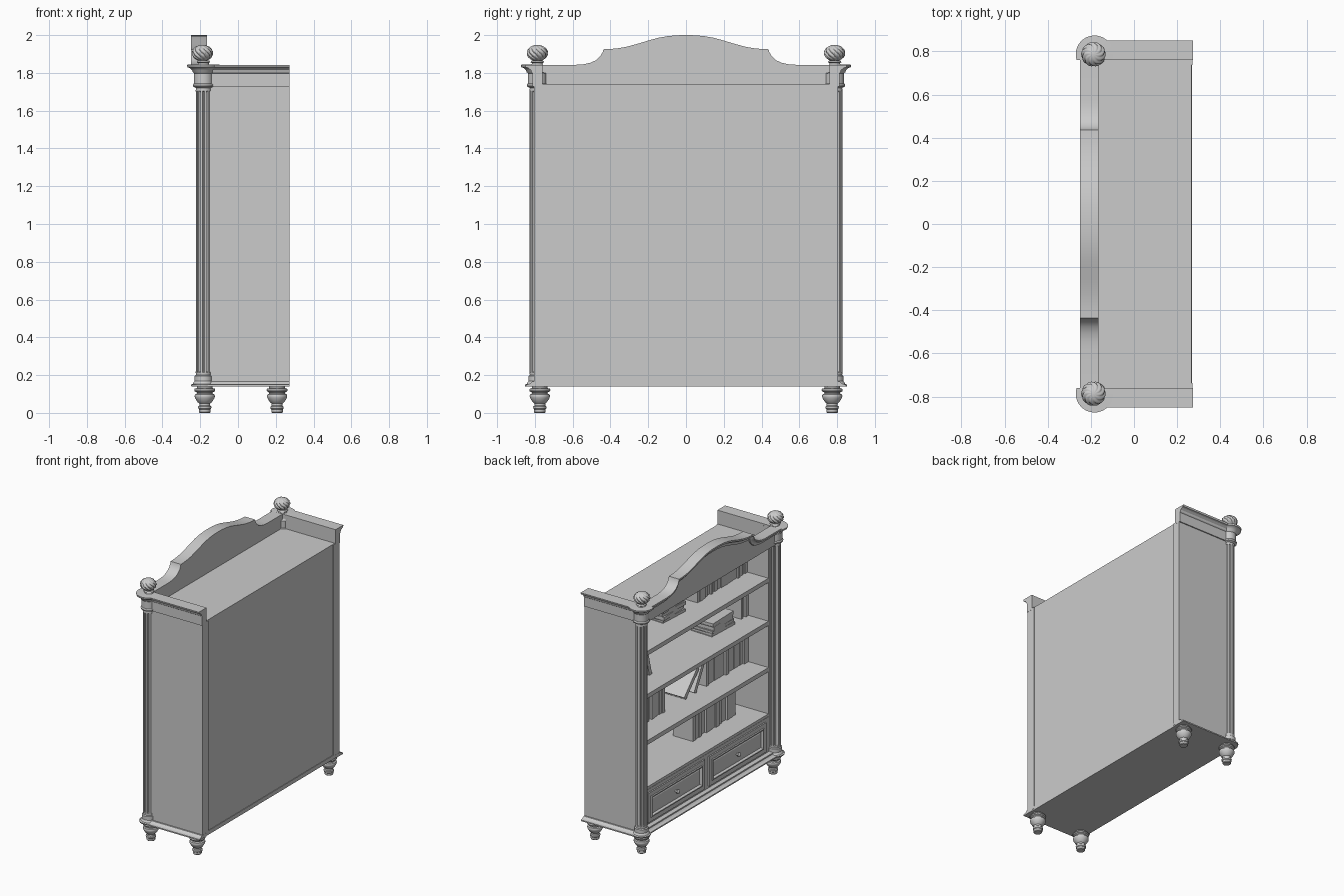
import bpy, math, random
from mathutils import Matrix
random.seed(4)


def mesh(name, verts, faces, smooth=False):
    me = bpy.data.meshes.new(name)
    me.from_pydata(verts, [], faces)
    ob = bpy.data.objects.new(name, me)
    bpy.context.collection.objects.link(ob)
    bpy.ops.object.select_all(action='DESELECT')
    ob.select_set(True)
    bpy.context.view_layer.objects.active = ob
    bpy.ops.object.mode_set(mode='EDIT')
    bpy.ops.mesh.select_all(action='SELECT')
    bpy.ops.mesh.normals_make_consistent(inside=False)
    bpy.ops.object.mode_set(mode='OBJECT')
    if smooth:
        bpy.ops.object.shade_smooth_by_angle(angle=math.radians(35))
    return ob


def loft(name, rings, smooth=False):
    """Skin closed rings of equal length and cap both ends."""
    n, m = len(rings[0]), len(rings)
    faces = [(i * n + j, i * n + (j + 1) % n, (i + 1) * n + (j + 1) % n, (i + 1) * n + j)
             for i in range(m - 1) for j in range(n)]
    faces += [tuple(range(n))[::-1], tuple(range((m - 1) * n, m * n))]
    return mesh(name, [v for r in rings for v in r], faces, smooth)


def box(name, x0, x1, y0, y1, z0, z1):
    return loft(name, [[(x0, y0, z), (x1, y0, z), (x1, y1, z), (x0, y1, z)] for z in (z0, z1)])


def lathe(name, x, y, prof, seg=40, mod=lambda a, z: 1):
    rings = []
    for r, z in prof:
        rings.append([])
        for k in range(seg):
            a = 2 * math.pi * k / seg
            q = r * mod(a, z)
            rings[-1].append((x + q * math.cos(a), y + q * math.sin(a), z))
    return loft(name, rings, True)


# carcass
for s in (-1, 1):
    box("side_panel", -0.165, 0.272, *sorted((s * 0.738, s * 0.804)), 0.15, 1.738)
box("back_panel", 0.245, 0.266, -0.762, 0.762, 0.145, 1.74)
box("top_panel", -0.19, 0.266, -0.762, 0.762, 1.715, 1.74)
box("bottom_panel", -0.2, 0.27, -0.80, 0.80, 0.14, 0.17)
for z in (0.45, 0.795, 1.14, 1.46):
    box("shelf", -0.163, 0.25, -0.74, 0.74, z - 0.032, z)

# side trims and front base trim, (outward, z) profiles
CORNICE = [(0.76, 1.727), (0.812, 1.727), (0.812, 1.798),
           (0.818, 1.803), (0.822, 1.815), (0.836, 1.826), (0.848, 1.83), (0.851, 1.843), (0.76, 1.843)]
BASE = [(0.76, 0.14), (0.848, 0.14), (0.848, 0.149), (0.83, 0.153), (0.815, 0.165), (0.76, 0.165)]
for s in (-1, 1):
    for name, prof in (("side_cornice", CORNICE), ("side_base_trim", BASE)):
        loft(name, [[(x, s * o, z) for o, z in prof] for x in (-0.18, 0.273)])
loft("front_base_trim", [[(0.62 - o, y, z) for o, z in BASE] for y in (-0.78, 0.78)])

# fluted corner columns with base, collar and round cornice
CX, CY = -0.183, 0.787
COL = [(0.064, 0.14), (0.066, 0.149), (0.056, 0.153), (0.05, 0.165), (0.047, 0.168), (0.047, 0.195),
       (0.04, 0.2), (0.041, 0.215), (0.041, 0.22), (0.041, 1.7), (0.041, 1.705), (0.04, 1.72),
       (0.054, 1.727), (0.056, 1.737), (0.05, 1.745), (0.05, 1.798), (0.056, 1.803), (0.06, 1.815),
       (0.073, 1.826), (0.085, 1.83), (0.087, 1.843), (0.03, 1.845), (0.028, 1.852), (0.036, 1.857),
       (0.03, 1.866)]


def flute(a, z):
    return 1 - 0.2 * max(0, math.cos(12 * a)) ** 0.5 if 0.217 < z < 1.702 else 1


def twist(a, z):
    return 1 - 0.13 * abs(math.sin(5 * a + (z - 1.905) * 105)) ** 3


BALL = [(0.056 * math.sin(math.pi * i / 30) + 0.001, 1.905 - 0.043 * math.cos(math.pi * i / 30))
        for i in range(31)]
FOOT = [(0.027, 0), (0.03, 0.004), (0.03, 0.018), (0.034, 0.022), (0.035, 0.033), (0.029, 0.038),
        (0.029, 0.05), (0.037, 0.056), (0.045, 0.068), (0.052, 0.08), (0.054, 0.09), (0.051, 0.098),
        (0.042, 0.102), (0.042, 0.108), (0.053, 0.114), (0.056, 0.121), (0.053, 0.128), (0.042, 0.131),
        (0.042, 0.142)]
for s in (-1, 1):
    col = lathe("corner_column", CX, s * CY, COL, 96, flute)
    for v in col.data.vertices:      # round cornice stops flush with the inner side
        if 1.8 < v.co.z < 1.844 and s * v.co.y < 0.76:
            v.co.y = s * 0.76
    lathe("finial_ball", CX - 0.005, s * CY, BALL, 80, twist)
    for x in (-0.176, 0.207):
        lathe("foot", x, s * 0.774, FOOT)

# arched crest board with a flared top moulding
half = [(0, 2.0), (0.05, 1.999), (0.1, 1.994), (0.15, 1.985), (0.2, 1.971), (0.26, 1.953), (0.32, 1.937),
        (0.37, 1.929), (0.41, 1.926), (0.437, 1.925), (0.44, 1.913), (0.452, 1.89), (0.475, 1.868),
        (0.505, 1.854), (0.54, 1.846), (0.58, 1.843), (0.76, 1.843)]
top = [(-y, z) for y, z in half[:0:-1]] + half
loft("crest_board", [[(-0.165, y, 1.74), (-0.165, y, z), (-0.25, y, z), (-0.25, y, z - 0.012),
                      (-0.236, y, z - 0.018), (-0.224, y, z - 0.03), (-0.22, y, z - 0.045),
                      (-0.21, y, z - 0.048), (-0.21, y, 1.715), (-0.165, y, 1.715)] for y, z in top], True)

# drawers: front rail, moulded frame, sunken panel, knob
FX = -0.165
box("drawer_rail", FX, -0.14, -0.74, 0.74, 0.16, 0.43)


def rect(cy, cz, hy, hz, x):
    return [(x, cy - hy, cz - hz), (x, cy + hy, cz - hz), (x, cy + hy, cz + hz), (x, cy - hy, cz + hz)]


for s in (-1, 1):
    cy, cz = s * 0.36, 0.295
    loft("drawer_front", [rect(cy, cz, 0.335 - d, 0.11 - d, FX + x) for d, x in
                          ((0, 0.02), (0, -0.01), (0.03, -0.01), (0.034, -0.016), (0.042, -0.016),
                           (0.05, 0.002), (0.054, 0.002), (0.062, -0.002))])
    knob = lathe("drawer_knob", 0, 0, [(0.008, 0), (0.007, 0.012), (0.015, 0.018), (0.016, 0.024),
                                       (0.01, 0.03), (0.002, 0.032)], 20)
    knob.matrix_world = Matrix.Translation((FX, cy, cz)) @ Matrix.Rotation(-math.pi / 2, 4, 'Y')


# books: covers around a slightly smaller page block, spine towards the front
def book(mat, t, h, d):
    c = 0.003
    u = [(0, 0), (d, 0), (d, c), (c, c), (c, t - c), (d, t - c), (d, t), (0, t)]
    cover = loft("book_cover", [[(x, y, z) for x, y in u] for z in (0, h)])
    pages = box("book_pages", c, d - 0.005, c, t - c, 0.004, h - 0.004)
    cover.matrix_world = mat
    pages.matrix_world = mat


def row(y0, y1, z, h):
    y = y0
    while y < y1 - 0.015:
        t = min(random.uniform(0.022, 0.045), y1 - y)
        d = random.uniform(0.16, 0.19)
        book(Matrix.Translation((random.uniform(0, 0.02), y, z)), t - 0.001, h * random.uniform(0.85, 1), d)
        y += t


def stack(y, z, n):
    for _ in range(n):
        t, h = random.uniform(0.02, 0.03), random.uniform(0.23, 0.26)
        book(Matrix.Translation((0, y, z)) @ Matrix.Rotation(random.uniform(-0.06, 0.06), 4, 'Z')
             @ Matrix.Translation((0, h / 2, 0)) @ Matrix.Rotation(math.pi / 2, 4, 'X'), t, h, 0.18)
        z += t


def lean(y, z, angle):
    book(Matrix.Translation((0.0, y, z)) @ Matrix.Rotation(angle, 4, 'X'), 0.03, 0.23, 0.18)


row(-0.735, -0.14, 1.46, 0.22)
stack(0.14, 1.46, 4)
row(0.48, 0.735, 1.46, 0.21)
row(-0.735, -0.65, 1.14, 0.23)
stack(-0.44, 1.14, 4)
row(0.5, 0.735, 1.14, 0.22)
lean(0.4, 1.14, -0.25)
row(-0.735, -0.25, 0.795, 0.26)
lean(-0.12, 0.795, 0.5)
lean(0.0, 0.795, 0.75)
row(0.24, 0.6, 0.795, 0.23)
row(-0.6, -0.07, 0.45, 0.24)
